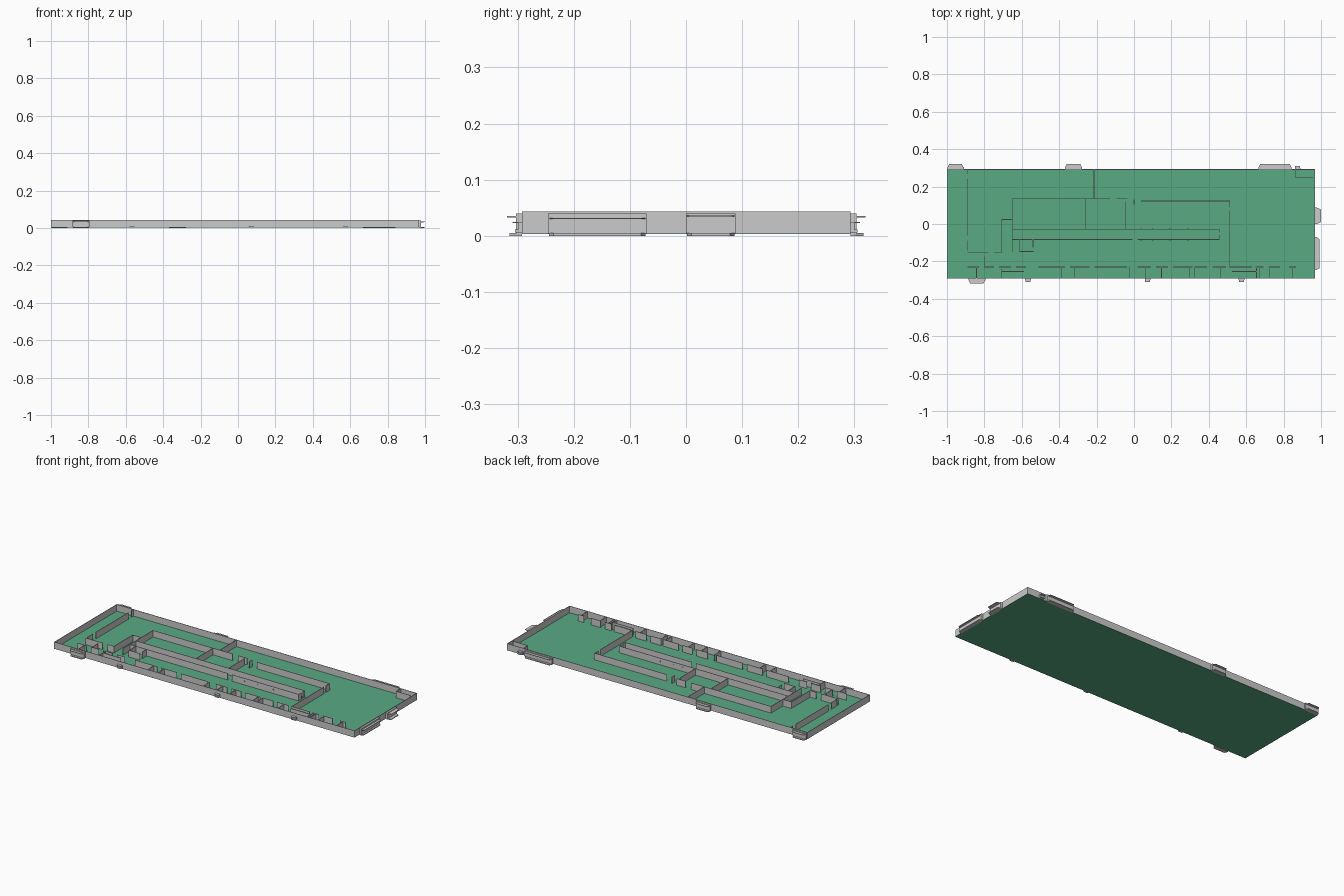
import bpy, bmesh
from mathutils import Matrix

if "Cube" in bpy.data.objects:
    bpy.data.objects.remove(bpy.data.objects["Cube"])

Z0, Z1, T = 0.004, 0.043, 0.003          # floor level, wall top, wall thickness
XL, XR, YF, YB = -1.0, 0.967, -0.292, 0.293

green = bpy.data.materials.new("floor_green")
green.diffuse_color = (0.1, 0.4, 0.23, 1)
green.use_nodes = True
green.node_tree.nodes["Principled BSDF"].inputs["Base Color"].default_value = green.diffuse_color


def finish(name, bm, mat=None):
    bmesh.ops.recalc_face_normals(bm, faces=bm.faces)
    me = bpy.data.meshes.new(name)
    bm.to_mesh(me)
    bm.free()
    ob = bpy.data.objects.new(name, me)
    bpy.context.collection.objects.link(ob)
    if mat:
        me.materials.append(mat)
    return ob


def box(bm, x0, x1, y0, y1, z0, z1):
    m = Matrix.Translation(((x0 + x1) / 2, (y0 + y1) / 2, (z0 + z1) / 2))
    m = m @ Matrix.Diagonal((x1 - x0, y1 - y0, z1 - z0, 1))
    bmesh.ops.create_cube(bm, size=1, matrix=m)


def prism(bm, pts, z0, z1):
    face = bm.faces.new([bm.verts.new((x, y, z0)) for x, y in pts])
    ext = bmesh.ops.extrude_face_region(bm, geom=[face])
    bmesh.ops.translate(bm, vec=(0, 0, z1 - z0),
                        verts=[g for g in ext["geom"] if isinstance(g, bmesh.types.BMVert)])


def h_wall(bm, y, x0, x1, z1=Z1):
    box(bm, x0 - T / 2, x1 + T / 2, y - T / 2, y + T / 2, Z0, z1)


def v_wall(bm, x, y0, y1, z1=Z1):
    box(bm, x - T / 2, x + T / 2, y0 - T / 2, y1 + T / 2, Z0, z1)


# floor slab
bm = bmesh.new()
box(bm, XL, XR, YF, YB, 0.003, Z0)
finish("floor", bm, green)

# outer walls
bm = bmesh.new()
for y in (YF + T / 2, YB - T / 2):
    h_wall(bm, y, XL + T / 2, XR - T / 2)
for x in (XL + T / 2, XR - T / 2):
    v_wall(bm, x, YF + T, YB - T)
finish("outer_walls", bm)

# inner walls running along x: (y, x0, x1)
bm = bmesh.new()
for y, x0, x1 in [(-0.152, -0.888, -0.78), (-0.152, -0.745, -0.706),
                  (0.024, -0.706, -0.65), (0.134, -0.65, -0.13),
                  (0.134, -0.09, -0.035), (0.123, 0.04, 0.513),
                  (-0.027, -0.65, 0.455), (-0.083, -0.65, -0.01),
                  (-0.083, 0.02, 0.455), (-0.147, -0.61, -0.54),
                  (0.249, 0.861, 0.955)]:
    h_wall(bm, y, x0, x1)
finish("inner_walls_long", bm)

# inner walls running along y: (x, y0, y1)
bm = bmesh.new()
for x, y0, y1 in [(-0.888, -0.06, 0.24), (-0.888, -0.14, -0.09), (-0.888, 0.27, 0.29),
                  (-0.706, -0.152, 0.024), (-0.65, -0.147, 0.134),
                  (-0.214, 0.134, 0.29), (-0.257, -0.027, 0.134),
                  (-0.043, -0.027, 0.12), (0.0, 0.105, 0.13),
                  (0.455, -0.083, -0.06), (0.455, -0.045, -0.027), (0.513, 0.09, 0.123),
                  (0.513, -0.23, 0.07), (-0.61, -0.147, -0.083),
                  (-0.54, -0.125, -0.083), (-0.797, -0.23, -0.175),
                  (0.861, 0.249, 0.29)]:
    v_wall(bm, x, y0, y1)
finish("inner_walls_cross", bm)

# row of small rooms along the front
bm = bmesh.new()
for x in (-0.842, -0.706, -0.388, -0.32, -0.025, 0.062, 0.147, 0.297, 0.325,
          0.463, 0.655, 0.672, 0.725, 0.848):
    v_wall(bm, x, YF + T, -0.23)
for x0, x1 in [(-0.888, -0.83), (-0.80, -0.75), (-0.72, -0.66), (-0.63, -0.58),
               (-0.51, -0.37), (-0.34, -0.24), (-0.21, -0.04), (0.02, 0.09),
               (0.12, 0.18), (0.21, 0.31), (0.325, 0.39), (0.42, 0.49),
               (0.513, 0.63), (0.65, 0.69), (0.72, 0.78), (0.83, 0.865)]:
    h_wall(bm, -0.23, x0, x1)
for x0, x1 in [(-0.706, -0.59), (0.525, 0.655)]:
    h_wall(bm, -0.254, x0, x1)
finish("front_room_walls", bm)

# small fittings on both faces of the long corridor
bm = bmesh.new()
for x in (0.04, 0.10, 0.19, 0.29):
    for y in (-0.085, -0.025):
        box(bm, x - 0.004, x + 0.004, y - 0.002, y + 0.002, 0.022, 0.029)
finish("corridor_fittings", bm)


# entrances: bay against the wall, tapered canopy and tapered step
def entrance(name, side, a, b, bay, reach, zc=0.034, zs=0.0, z0=0.004, z1=0.04, taper=0.008):
    def place(u, d):
        return {"front": (u, YF - d), "back": (u, YB + d), "right": (XR + d, u)}[side]

    def slab(bm, inset, d, c, za, zb):
        lo, hi = a + inset, b - inset
        prism(bm, [place(*p) for p in ((lo, 0), (lo, d * 0.4), (lo + c, d),
                                       (hi - c, d), (hi, d * 0.4), (hi, 0))], za, zb)

    bm = bmesh.new()
    slab(bm, 0, bay, 0, z0, z1)
    finish(name + "_bay", bm)
    bm = bmesh.new()
    slab(bm, 0.002, reach, taper, zc - 0.001, zc + 0.001)
    finish(name + "_canopy", bm)
    bm = bmesh.new()
    slab(bm, 0.002, reach - 0.004, taper, zs, zs + 0.005)
    finish(name + "_step", bm)


entrance("back_left_entrance", "back", -0.998, -0.91, 0.011, 0.027)
entrance("back_middle_entrance", "back", -0.37, -0.277, 0.011, 0.027)
entrance("back_right_entrance", "back", 0.665, 0.843, 0.011, 0.027)
entrance("front_left_entrance", "front", -0.885, -0.795, 0.011, 0.027)
entrance("right_small_entrance", "right", 0.0, 0.088, 0.011, 0.033, zc=0.035)
entrance("right_wide_entrance", "right", -0.246, -0.07, 0.011, 0.025, zc=0.031)

# small service doors with hood and sill
for i, (side, x) in enumerate([("front", -0.567), ("front", 0.073),
                               ("front", 0.575), ("back", 0.875)]):
    entrance(f"service_door_{i + 1}", side, x - 0.015, x + 0.015, 0.007, 0.017,
             zc=0.024, zs=0.006, z0=0.007, z1=0.024, taper=0)
